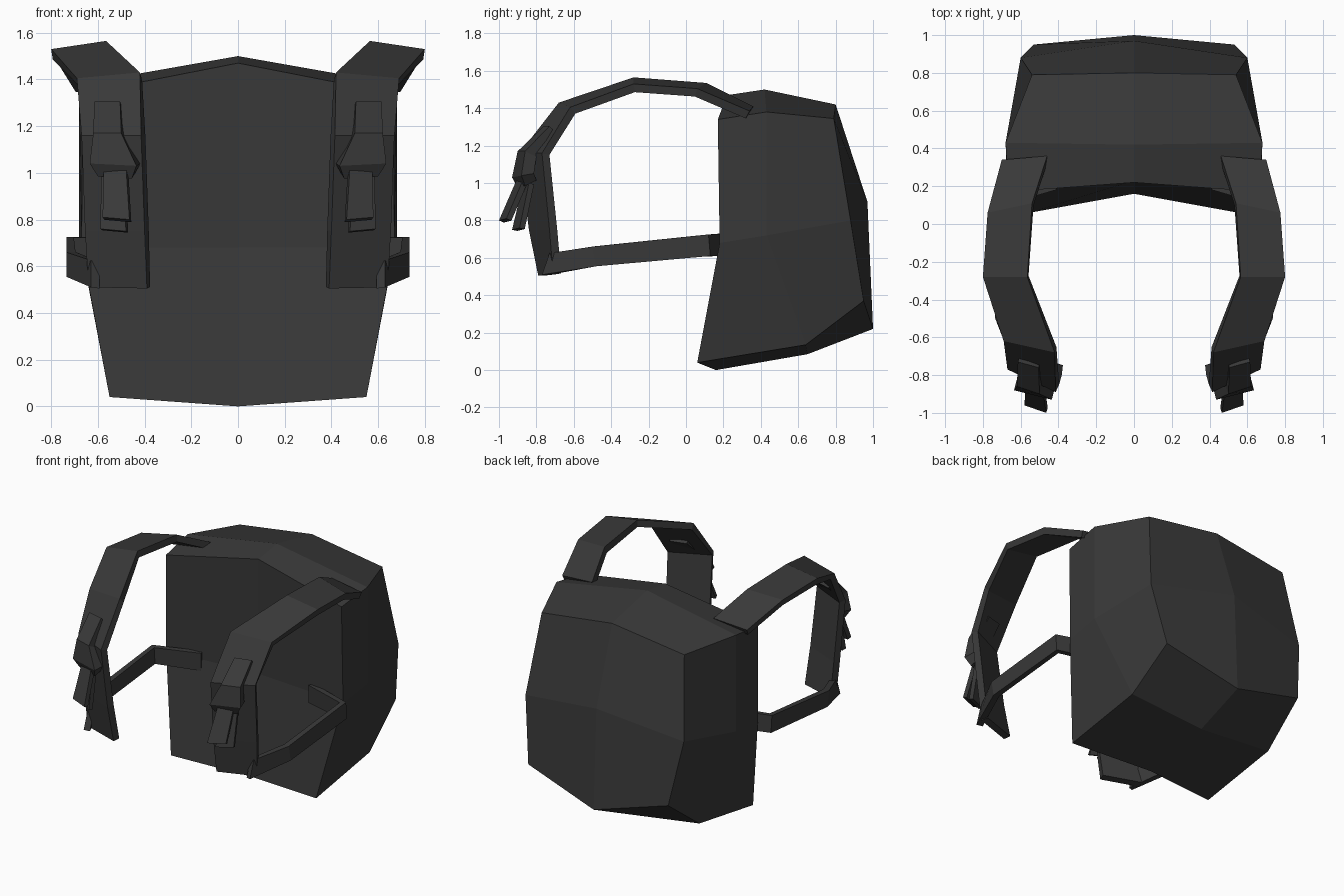
import bpy, bmesh
from mathutils import Vector

if "Cube" in bpy.data.objects:
    bpy.data.objects.remove(bpy.data.objects["Cube"])

dark = bpy.data.materials.new("dark_fabric")
dark.diffuse_color = (0.04, 0.04, 0.04, 1)
dark.use_nodes = True
dark.node_tree.nodes["Principled BSDF"].inputs["Base Color"].default_value = dark.diffuse_color


def finish(name, bm, mirror=False):
    bmesh.ops.recalc_face_normals(bm, faces=bm.faces)
    me = bpy.data.meshes.new(name)
    bm.to_mesh(me)
    bm.free()
    me.materials.append(dark)
    ob = bpy.data.objects.new(name, me)
    bpy.context.collection.objects.link(ob)
    if mirror:
        ob.modifiers.new("Mirror", 'MIRROR').use_mirror_merge = False
    return ob


def ribbon(name, stations, t):
    """Flat strap through pairs of edge points, thickened inward by t, on both sides."""
    bm = bmesh.new()
    st = [(Vector(a), Vector(b)) for a, b in stations]
    mids = [(a + b) / 2 for a, b in st]
    rings = []
    for i, (a, b) in enumerate(st):
        d0 = (mids[i] - mids[max(i - 1, 0)]).normalized()
        d1 = (mids[min(i + 1, len(st) - 1)] - mids[i]).normalized()
        off = (d0 + d1).cross(b - a).normalized() * t
        rings.append([bm.verts.new(p) for p in (a, b, b - off, a - off)])
    for r, s in zip(rings, rings[1:]):
        for k in range(4):
            bm.faces.new((r[k], r[(k + 1) % 4], s[(k + 1) % 4], s[k]))
    bm.faces.new(rings[0])
    bm.faces.new(rings[-1])
    return finish(name, bm, True)


# Pack body: a box split once on each axis; rows bottom, middle, top; columns front, mid, back
centre = [[(0.16, 0.0), (0.65, 0.085), (1.0, 0.22)],
          [(0.23, 0.68), None, (0.97, 0.90)],
          [(0.22, 1.47), (0.42, 1.50), (0.80, 1.42)]]
side = [[(0.55, 0.06, 0.04), (0.55, 0.64, 0.135), (0.53, 0.95, 0.37)],
        [(0.67, 0.18, 0.68), (0.68, 0.43, 0.72), (0.60, 0.88, 0.80)],
        [(0.665, 0.17, 1.34), (0.68, 0.43, 1.38), (0.54, 0.79, 1.345)]]
bm = bmesh.new()
grid = {}
for k in range(3):
    for j in range(3):
        x, y, z = side[k][j]
        grid[0, j, k] = bm.verts.new((-x, y, z))
        grid[2, j, k] = bm.verts.new((x, y, z))
        if centre[k][j]:
            grid[1, j, k] = bm.verts.new((0, *centre[k][j]))
for axis in range(3):
    for end in (0, 2):
        for u in range(2):
            for v in range(2):
                quad = []
                for du, dv in ((0, 0), (1, 0), (1, 1), (0, 1)):
                    key = [u + du, v + dv]
                    key.insert(axis, end)
                    quad.append(grid[tuple(key)])
                bm.faces.new(quad)
finish("pack_body", bm)

# Shoulder straps: over the shoulder and down the chest (inner edge, outer edge)
ribbon("shoulder_strap", [
    ((0.46, 0.36, 1.41), (0.70, 0.34, 1.385)),
    ((0.54, 0.11, 1.535), (0.775, 0.06, 1.505)),
    ((0.565, -0.28, 1.565), (0.80, -0.28, 1.53)),
    ((0.42, -0.68, 1.43), (0.69, -0.62, 1.405)),
    ((0.415, -0.89, 1.16), (0.67, -0.77, 1.16)),
    ((0.40, -0.84, 0.75), (0.655, -0.73, 0.75)),
    ((0.39, -0.79, 0.505), (0.64, -0.71, 0.51))], 0.045)

# Lower straps: from the strap ends back to the pack (bottom edge, top edge)
ribbon("lower_strap", [
    ((0.63, -0.77, 0.51), (0.63, -0.73, 0.625)),
    ((0.735, -0.48, 0.555), (0.735, -0.50, 0.66)),
    ((0.735, 0.13, 0.61), (0.735, 0.12, 0.725)),
    ((0.42, 0.22, 0.61), (0.42, 0.22, 0.73))], 0.04)

# Buckles on the chest
ribbon("buckle", [
    ((0.505, -0.76, 1.305), (0.615, -0.73, 1.305)),
    ((0.50, -0.90, 1.17), (0.62, -0.86, 1.17)),
    ((0.435, -0.93, 1.03), (0.635, -0.88, 1.04)),
    ((0.455, -0.90, 0.975), (0.60, -0.86, 0.985))], 0.07)

# Loose strap ends hanging from the buckles
ribbon("strap_tail_front", [
    ((0.48, -0.90, 1.03), (0.575, -0.87, 1.02)),
    ((0.465, -1.0, 0.80), (0.58, -0.96, 0.81))], 0.03)
ribbon("strap_tail_back", [
    ((0.49, -0.87, 1.0), (0.585, -0.84, 1.0)),
    ((0.48, -0.93, 0.75), (0.59, -0.89, 0.76))], 0.03)
